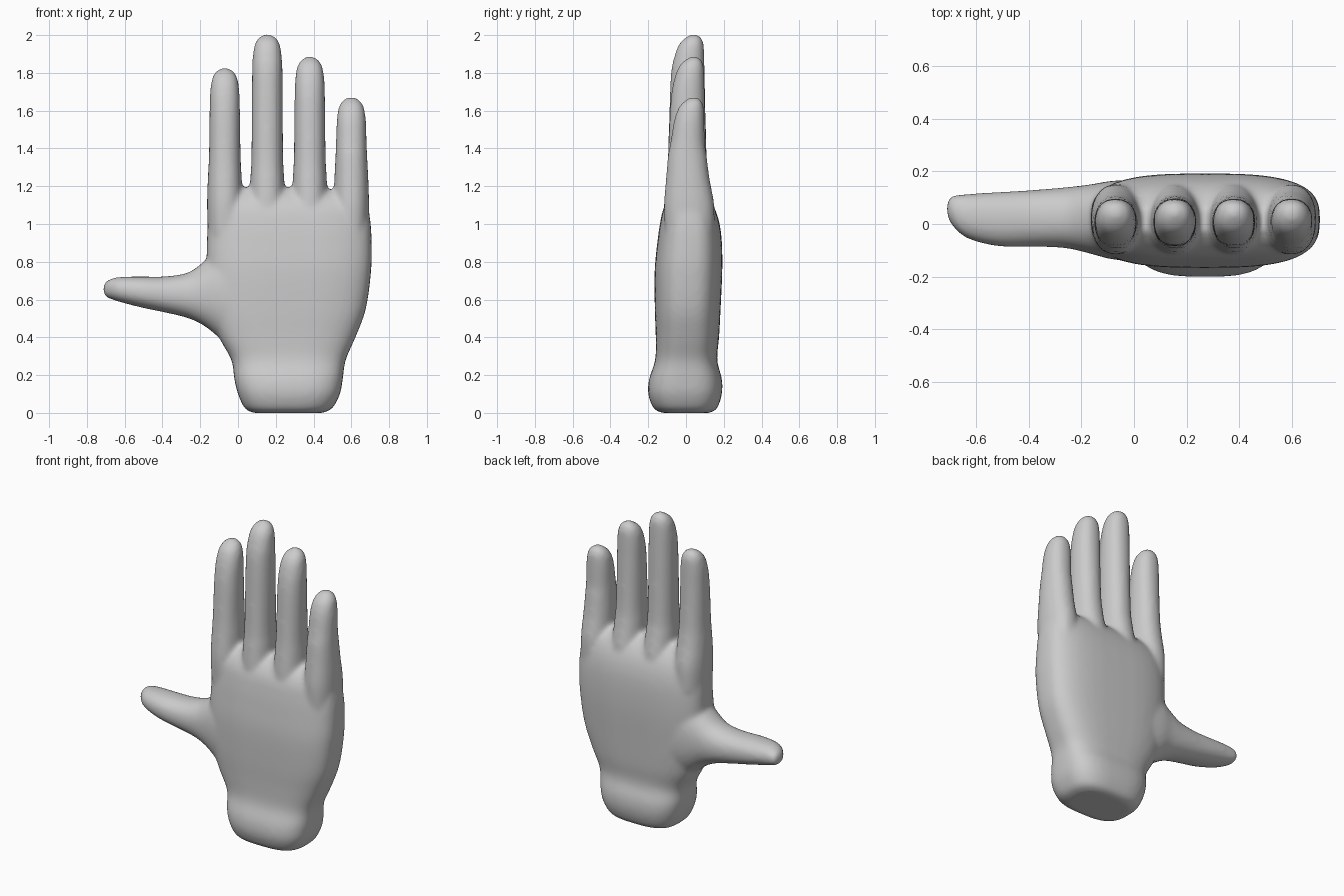
import bpy, bmesh, math
from mathutils import Vector

SIDES = 40


def spline(rows, steps=4):
    """Smoothly interpolate section rows (Catmull-Rom)."""
    out = []
    for i in range(len(rows) - 1):
        quad = [rows[max(0, i - 1)], rows[i], rows[i + 1], rows[min(len(rows) - 1, i + 2)]]
        for s in range(steps):
            t = s / steps
            out.append([0.5 * (2 * b + (c - a) * t + (2 * a - 5 * b + 4 * c - d) * t * t
                               + (3 * b - a - 3 * c + d) * t ** 3) for a, b, c, d in zip(*quad)])
    return out + [list(rows[-1])]


def loft(bm, rows, power, along_x=False):
    """Closed skin over rows of (position, u_min, u_max, y_min, y_max)."""
    rings = []
    for p, u0, u1, y0, y1 in spline(rows):
        ring = []
        for k in range(SIDES):
            a = 2 * math.pi * k / SIDES
            c, s = math.cos(a), math.sin(a)
            u = (u0 + u1) / 2 + (u1 - u0) / 2 * math.copysign(abs(c) ** (2 / power), c)
            y = (y0 + y1) / 2 + (y1 - y0) / 2 * math.copysign(abs(s) ** (2 / power), s)
            ring.append(bm.verts.new(Vector((p, y, u)) if along_x else Vector((u, y, p))))
        rings.append(ring)
    for a, b in zip(rings, rings[1:]):
        for k in range(SIDES):
            j = (k + 1) % SIDES
            bm.faces.new((a[k], a[j], b[j], b[k]))
    bm.faces.new(rings[0][::-1])
    bm.faces.new(rings[-1])


bm = bmesh.new()

# wrist and palm
loft(bm, [
    (0.00, 0.08, 0.45, -0.13, 0.13),
    (0.025, 0.035, 0.50, -0.172, 0.165),
    (0.10, 0.00, 0.54, -0.20, 0.19),
    (0.18, -0.02, 0.555, -0.195, 0.19),
    (0.28, -0.035, 0.57, -0.163, 0.165),
    (0.40, -0.10, 0.622, -0.16, 0.175),
    (0.55, -0.15, 0.677, -0.165, 0.183),
    (0.75, -0.165, 0.705, -0.166, 0.192),
    (0.90, -0.165, 0.708, -0.152, 0.19),
    (1.00, -0.16, 0.703, -0.138, 0.178),
    (1.08, -0.15, 0.69, -0.12, 0.153),
    (1.14, -0.14, 0.66, -0.085, 0.115),
    (1.19, -0.11, 0.46, -0.03, 0.06),
], 3.0)

# fingers: centre x and tip height
for cx, top in ((-0.07, 1.828), (0.155, 2.005), (0.38, 1.888), (0.60, 1.673)):
    sections = [(0.95, 0.09, -0.11, 0.15), (1.10, 0.094, -0.117, 0.15),
                (1.24, 0.090, -0.106, 0.125), (1.36, 0.084, -0.096, 0.11),
                (top - 0.24, 0.081, -0.082, 0.10), (top - 0.12, 0.077, -0.062, 0.097),
                (top - 0.05, 0.065, -0.035, 0.093), (top - 0.015, 0.041, 0.002, 0.078),
                (top, 0.012, 0.03, 0.05)]
    loft(bm, [(z, cx - r, cx + r, y0, y1) for z, r, y0, y1 in sections], 2.2)

# thumb
loft(bm, [
    (-0.714, 0.64, 0.67, 0.04, 0.075),
    (-0.70, 0.615, 0.695, 0.005, 0.105),
    (-0.66, 0.598, 0.714, -0.04, 0.113),
    (-0.60, 0.58, 0.721, -0.068, 0.117),
    (-0.50, 0.555, 0.722, -0.087, 0.123),
    (-0.38, 0.53, 0.723, -0.087, 0.13),
    (-0.26, 0.50, 0.745, -0.092, 0.14),
    (-0.17, 0.455, 0.81, -0.112, 0.15),
    (-0.08, 0.385, 0.88, -0.135, 0.165),
    (0.05, 0.33, 0.87, -0.145, 0.17),
], 2.2, along_x=True)

bmesh.ops.recalc_face_normals(bm, faces=bm.faces)
mesh = bpy.data.meshes.new("hand")
bm.to_mesh(mesh)
bm.free()
hand = bpy.data.objects.new("hand", mesh)
bpy.context.collection.objects.link(hand)

# plain grey surface
grey = bpy.data.materials.new("light_grey")
grey.diffuse_color = (0.6, 0.6, 0.6, 1)
mesh.materials.append(grey)

# fuse the parts into one skin and soften the joins
fuse = hand.modifiers.new("fuse", 'REMESH')
fuse.mode = 'VOXEL'
fuse.voxel_size = 0.013
fuse.use_smooth_shade = True
soften = hand.modifiers.new("soften", 'SMOOTH')
soften.factor = 0.5
soften.iterations = 12
